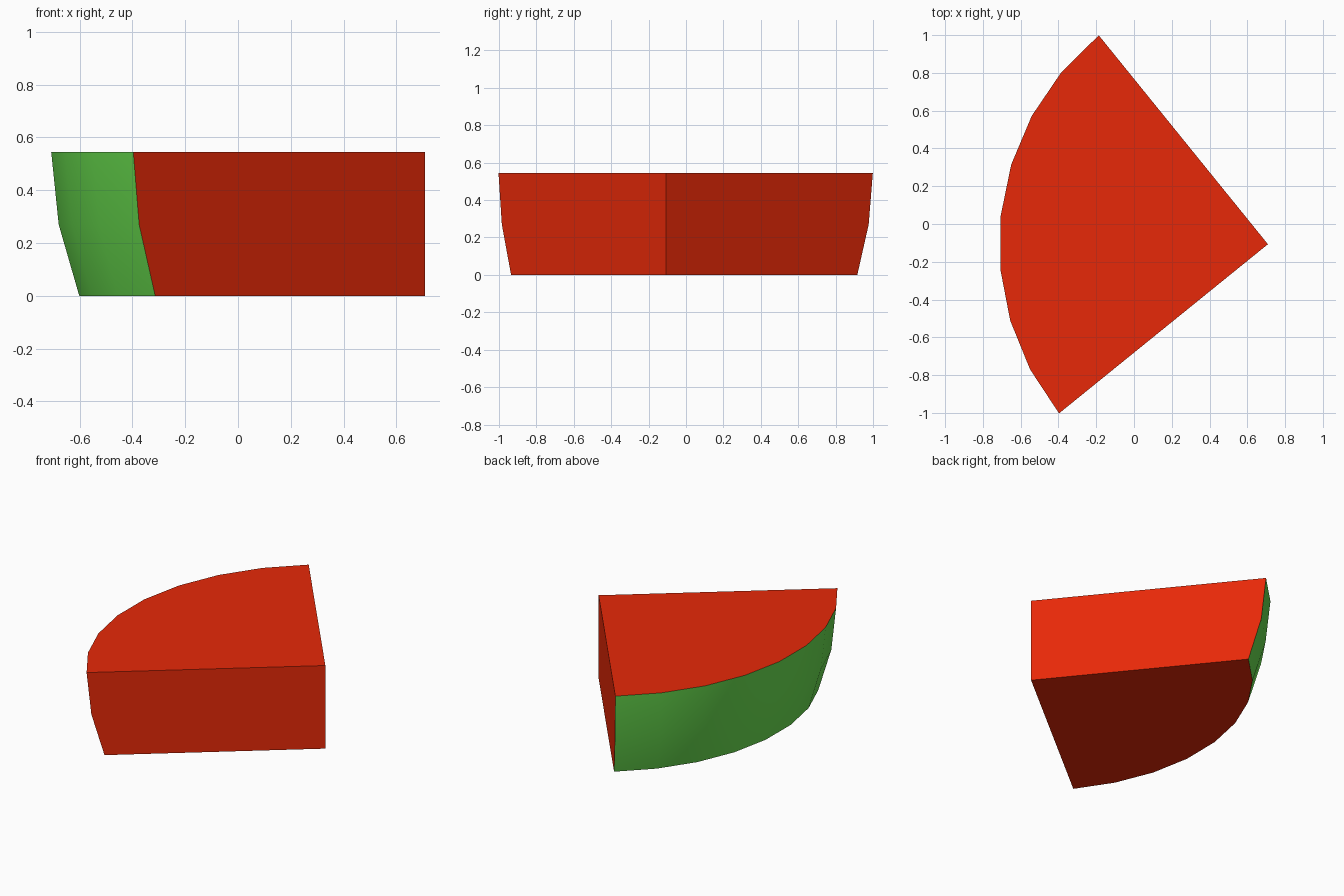
import bpy
import bmesh
from math import radians, cos, sin

cube = bpy.data.objects.get("Cube")
if cube:
    bpy.data.objects.remove(cube)


def make_material(name, rgb):
    mat = bpy.data.materials.new(name)
    mat.use_nodes = True
    mat.diffuse_color = (*rgb, 1)
    mat.node_tree.nodes["Principled BSDF"].inputs["Base Color"].default_value = (*rgb, 1)
    return mat


APEX = (0.709, -0.107)
RADIUS = 1.423
START, SWEEP, SEGMENTS = 129, 90, 8
RIND_PROFILE = [(0.925, 0.0), (0.98, 0.27), (1.0, 0.545)]  # radius factor, height

bm = bmesh.new()

# Arc rings of the rind, and the straight inner edge of the wedge
rings = []
for factor, z in RIND_PROFILE:
    ring = []
    for i in range(SEGMENTS + 1):
        a = radians(START + SWEEP * i / SEGMENTS)
        r = RADIUS * factor
        ring.append(bm.verts.new((APEX[0] + r * cos(a), APEX[1] + r * sin(a), z)))
    rings.append(ring)
inner_low, inner_high = [bm.verts.new((*APEX, RIND_PROFILE[k][1])) for k in (0, -1)]

# Flesh: bottom, top and the two cut sides
bm.faces.new([inner_low] + rings[0])
bm.faces.new([inner_high] + rings[-1])
for end in (0, -1):
    bm.faces.new([inner_low] + [ring[end] for ring in rings] + [inner_high])

# Rind: curved outer skin
for low, high in zip(rings, rings[1:]):
    for i in range(SEGMENTS):
        face = bm.faces.new((low[i], low[i + 1], high[i + 1], high[i]))
        face.material_index = 1

bmesh.ops.recalc_face_normals(bm, faces=bm.faces)
mesh = bpy.data.meshes.new("fruit_wedge")
bm.to_mesh(mesh)
bm.free()

mesh.materials.append(make_material("red flesh", (0.8, 0.022, 0.0025)))
mesh.materials.append(make_material("green rind", (0.145, 0.75, 0.08)))

wedge = bpy.data.objects.new("fruit_wedge", mesh)
bpy.context.collection.objects.link(wedge)
bpy.ops.object.select_all(action="DESELECT")
wedge.select_set(True)
bpy.context.view_layer.objects.active = wedge
bpy.ops.object.shade_smooth_by_angle(angle=radians(30))
